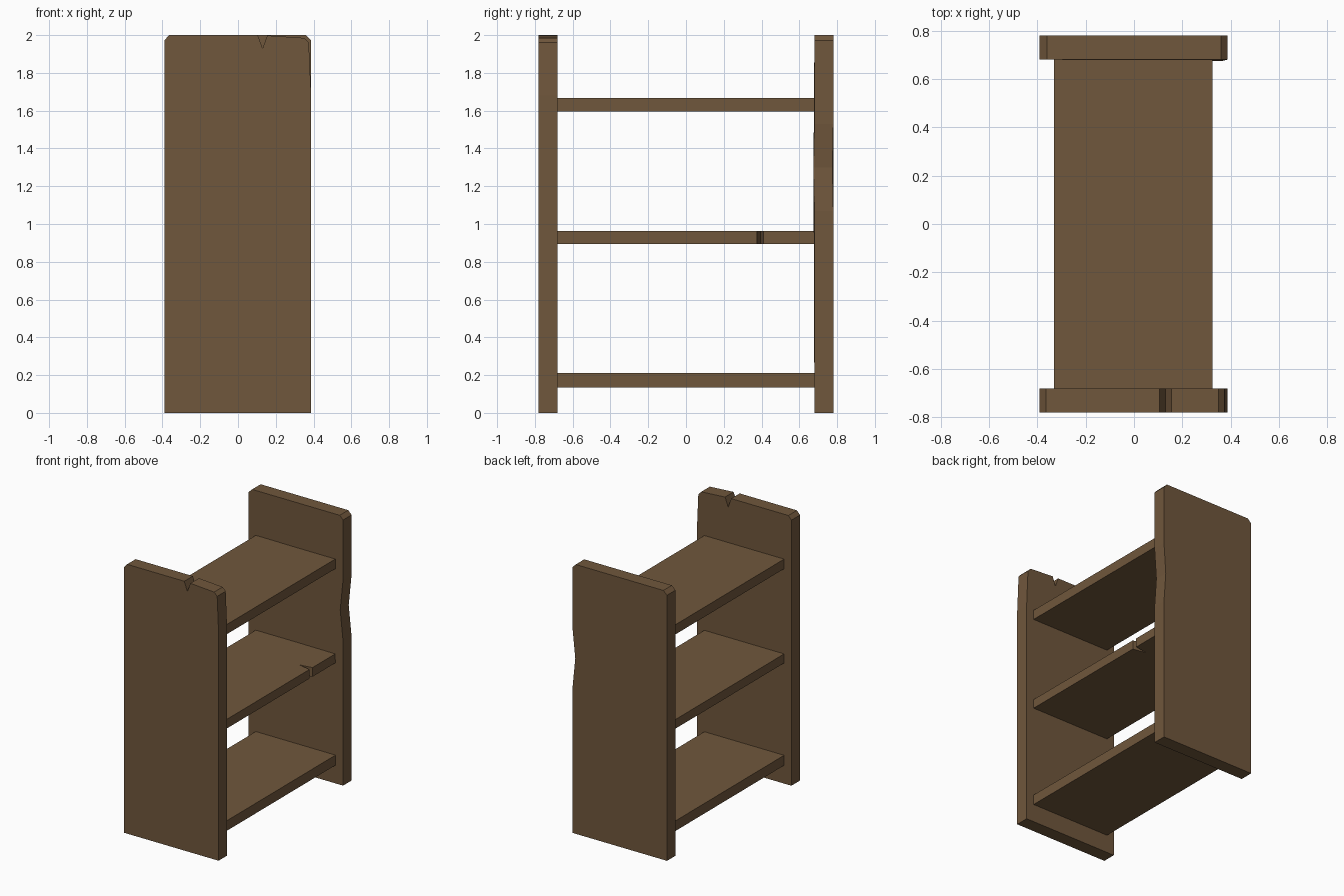
import bpy, bmesh
from mathutils import Vector

old = bpy.data.objects.get("Cube")
if old:
    bpy.data.objects.remove(old, do_unlink=True)

# Worn brown wood
wood = bpy.data.materials.new("brown_wood")
wood.use_nodes = True
color = (0.162, 0.095, 0.045, 1)
wood.diffuse_color = color
wood.node_tree.nodes["Principled BSDF"].inputs["Base Color"].default_value = color


def board(name, outline, start, depth, edit=None):
    """Extrude a flat outline of 3D points along depth into a solid board."""
    bm = bmesh.new()
    face = bm.faces.new([bm.verts.new(Vector(p) + Vector(start)) for p in outline])
    res = bmesh.ops.extrude_face_region(bm, geom=[face], use_keep_orig=True)
    moved = [v for v in res["geom"] if isinstance(v, bmesh.types.BMVert)]
    bmesh.ops.translate(bm, verts=moved, vec=depth)
    if edit:
        edit(bm)
    bmesh.ops.recalc_face_normals(bm, faces=bm.faces)
    mesh = bpy.data.meshes.new(name)
    bm.to_mesh(mesh)
    bm.free()
    mesh.materials.append(wood)
    obj = bpy.data.objects.new(name, mesh)
    bpy.context.collection.objects.link(obj)
    return obj


def upright(name, profile, y, edit=None):
    return board(name, [(x, 0, z) for x, z in profile], (0, y, 0), (0, 0.1, 0), edit)


def shelf(name, plan, z, thick):
    return board(name, [(x, y, 0) for x, y in plan], (0, 0, z), (0, 0, thick))


# Front upright: clipped corners, split in the top edge, worn left side
upright("front_upright", [
    (-0.39, 0), (0.387, 0), (0.387, 1.68), (0.375, 1.96), (0.35, 1.985),
    (0.155, 1.998), (0.13, 1.93), (0.105, 2), (-0.365, 2), (-0.39, 1.972)], -0.78)


# Back upright: clipped corners and a shallow dent in its left edge
def dent(bm):
    for v in bm.verts:
        if v.co.x > 0.3 and 1.2 < v.co.z < 1.4:
            v.co += Vector((-0.02, -0.005, 0))


upright("back_upright", [
    (-0.39, 0), (0.387, 0), (0.387, 1.07), (0.387, 1.3), (0.387, 1.53),
    (0.387, 1.972), (0.36, 2), (-0.36, 2), (-0.39, 1.972)], 0.68, dent)

# Shelves; the middle one has a crack in its left edge
right, left, end = -0.33, 0.325, 0.685
plain = [(right, -end), (left, -end), (left, end), (right, end)]
crack = [(left, 0.375), (left - 0.1, 0.395), (left, 0.41)]
shelf("bottom_shelf", plain, 0.135, 0.075)
shelf("middle_shelf", plain[:2] + crack + plain[2:], 0.895, 0.068)
shelf("top_shelf", plain, 1.595, 0.072)
